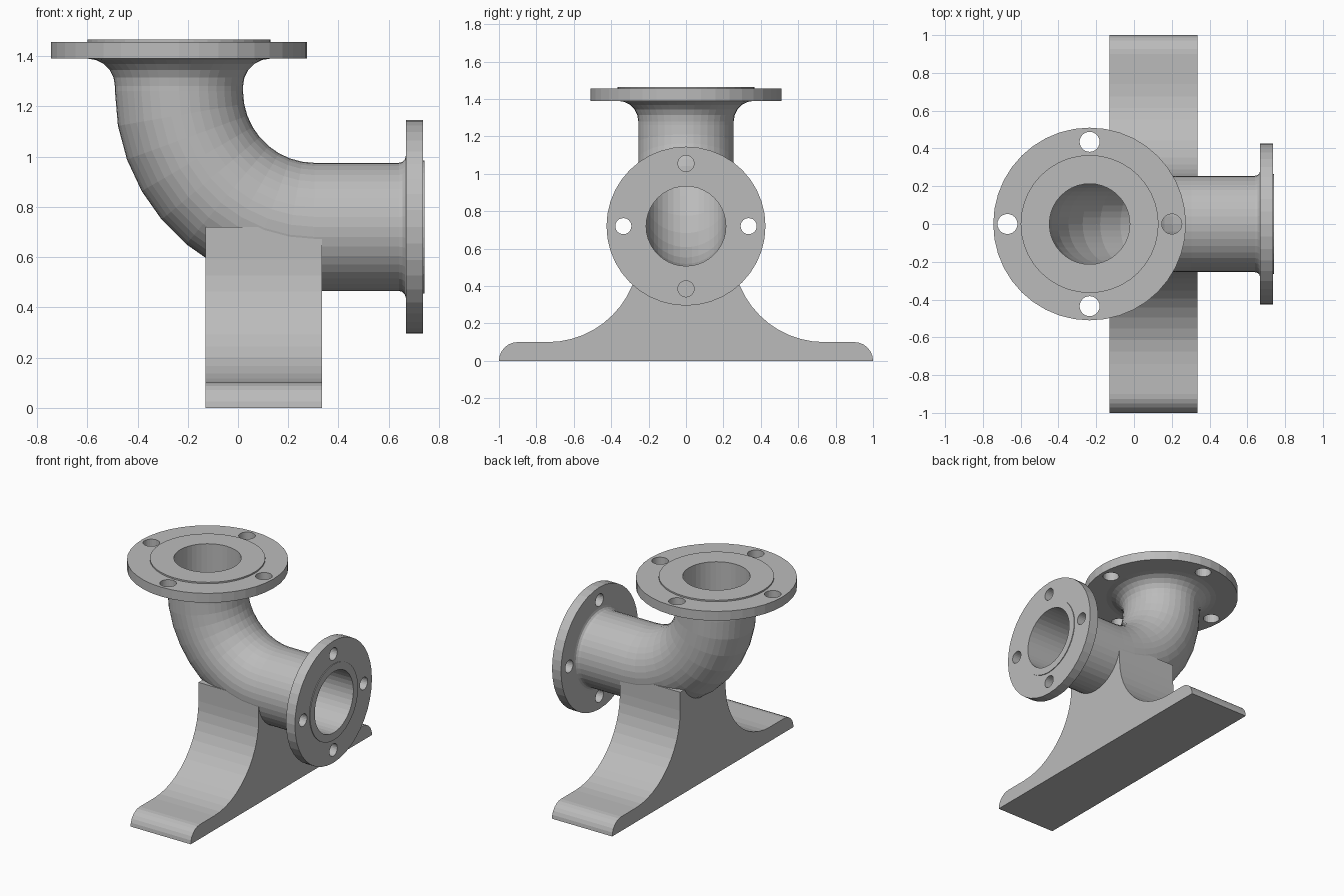
import bpy, bmesh
from math import sin, cos, pi
from mathutils import Matrix, Vector

if "Cube" in bpy.data.objects:
    bpy.data.objects.remove(bpy.data.objects["Cube"])

GREY = (0.5, 0.5, 0.5, 1)
metal = bpy.data.materials.new("cast grey metal")
metal.use_nodes = True
metal.diffuse_color = GREY
metal.node_tree.nodes["Principled BSDF"].inputs["Base Color"].default_value = GREY

SEGMENTS = 40
BEND_STEPS = 9
AXIS_X, AXIS_Z = -0.235, 0.72      # upright axis and level axis of the pipe
BEND_X, BEND_Z = 0.305, 1.26       # centre of the bend
BEND = BEND_X - AXIS_X
PIPE, BORE = 0.255, 0.213


def finish(name, bm):
    bmesh.ops.recalc_face_normals(bm, faces=bm.faces)
    mesh = bpy.data.meshes.new(name)
    bm.to_mesh(mesh)
    bm.free()
    mesh.materials.append(metal)
    obj = bpy.data.objects.new(name, mesh)
    bpy.context.collection.objects.link(obj)
    return obj


def upright(z, r):
    return (AXIS_X, z, 0, r)


def level(x, r):
    return (x, AXIS_Z, pi / 2, r)


def bend(r):
    angles = [pi / 2 * i / BEND_STEPS for i in range(BEND_STEPS + 1)]
    return [(BEND_X - BEND * cos(a), BEND_Z - BEND * sin(a), a, r) for a in angles]


def fillet(size, steps=5):
    # pairs of (distance to flange, extra radius), from pipe to flange
    return [(size * (1 - sin(a)), size * (1 - cos(a)))
            for a in (pi / 2 * i / steps for i in range(steps + 1))]


def sweep(name, stations, closed):
    # skin circular rings along the stations (x, z, tilt, radius)
    bm = bmesh.new()
    rings = []
    for x, z, tilt, r in stations:
        ring = []
        for i in range(SEGMENTS):
            a = 2 * pi * i / SEGMENTS
            ring.append(bm.verts.new((x - r * cos(a) * cos(tilt), r * sin(a),
                                      z - r * cos(a) * sin(tilt))))
        rings.append(ring)
    pairs = list(zip(rings, rings[1:]))
    if closed:
        pairs.append((rings[-1], rings[0]))
    else:
        bm.faces.new(rings[0])
        bm.faces.new(rings[-1])
    for a, b in pairs:
        for i in range(SEGMENTS):
            j = (i + 1) % SEGMENTS
            bm.faces.new((a[i], a[j], b[j], b[i]))
    return finish(name, bm)


def cut(target, cutter):
    cutter.hide_render = True
    mod = target.modifiers.new("cut", 'BOOLEAN')
    mod.operation = 'DIFFERENCE'
    mod.solver = 'EXACT'
    mod.object = cutter
    bpy.context.view_layer.objects.active = target
    bpy.ops.object.modifier_apply(modifier=mod.name)
    bpy.data.objects.remove(cutter)


# Hollow elbow with both flanges: down the outside, back through the bore
stations = [upright(1.465, BORE), upright(1.465, 0.365), upright(1.455, 0.365),
            upright(1.455, 0.51), upright(1.39, 0.51)]
stations += [upright(1.39 - d, PIPE + e) for d, e in reversed(fillet(0.11))]
stations += bend(PIPE)
stations += [level(0.668 - d, PIPE + e) for d, e in fillet(0.028, 3)]
stations += [level(0.668, 0.425), level(0.737, 0.425), level(0.737, 0.265),
             level(0.742, 0.265), level(0.742, BORE)]
stations += reversed(bend(BORE))
elbow = sweep("flanged_elbow", stations, True)

# Four bolt holes in each flange
bm = bmesh.new()
quarter = Matrix.Rotation(pi / 2, 4, 'Y')
for centre, turn, circle, radius in (
        (Vector((AXIS_X, 0, 1.43)), Matrix.Identity(4), 0.435, 0.053),
        (Vector((0.70, 0, AXIS_Z)), quarter, 0.335, 0.043)):
    for k in range(4):
        spot = Vector((circle * cos(k * pi / 2), circle * sin(k * pi / 2), 0))
        bmesh.ops.create_cone(bm, cap_ends=True, segments=24, radius1=radius,
                              radius2=radius, depth=0.2,
                              matrix=Matrix.Translation(centre) @ turn @ Matrix.Translation(spot))
cut(elbow, finish("bolt_holes", bm))

# Support foot: mirrored profile with rounded toes and concave flanks
half = [(1.0, 0.0)]
half += [(0.9 + 0.1 * cos(a), 0.1 * sin(a)) for a in (pi / 2 * i / 6 for i in range(1, 7))]
half += [(0.74 - 0.49 * sin(a), 0.59 - 0.49 * cos(a))
         for a in (pi / 2 * i / 12 for i in range(13))]
half.append((0.25, AXIS_Z))
profile = half + [(-y, z) for y, z in reversed(half)]
bm = bmesh.new()
face = bm.faces.new([bm.verts.new((-0.13, y, z)) for y, z in profile])
side = bmesh.ops.extrude_face_region(bm, geom=[face])
bmesh.ops.translate(bm, vec=(0.465, 0, 0),
                    verts=[v for v in side["geom"] if isinstance(v, bmesh.types.BMVert)])
foot = finish("support_foot", bm)

# Seat the foot in the pipe wall so that the bore stays open
SEAT = (PIPE + BORE) / 2
cut(foot, sweep("seat_cutter",
                [upright(1.4, SEAT)] + bend(SEAT) + [level(0.6, SEAT)], False))
